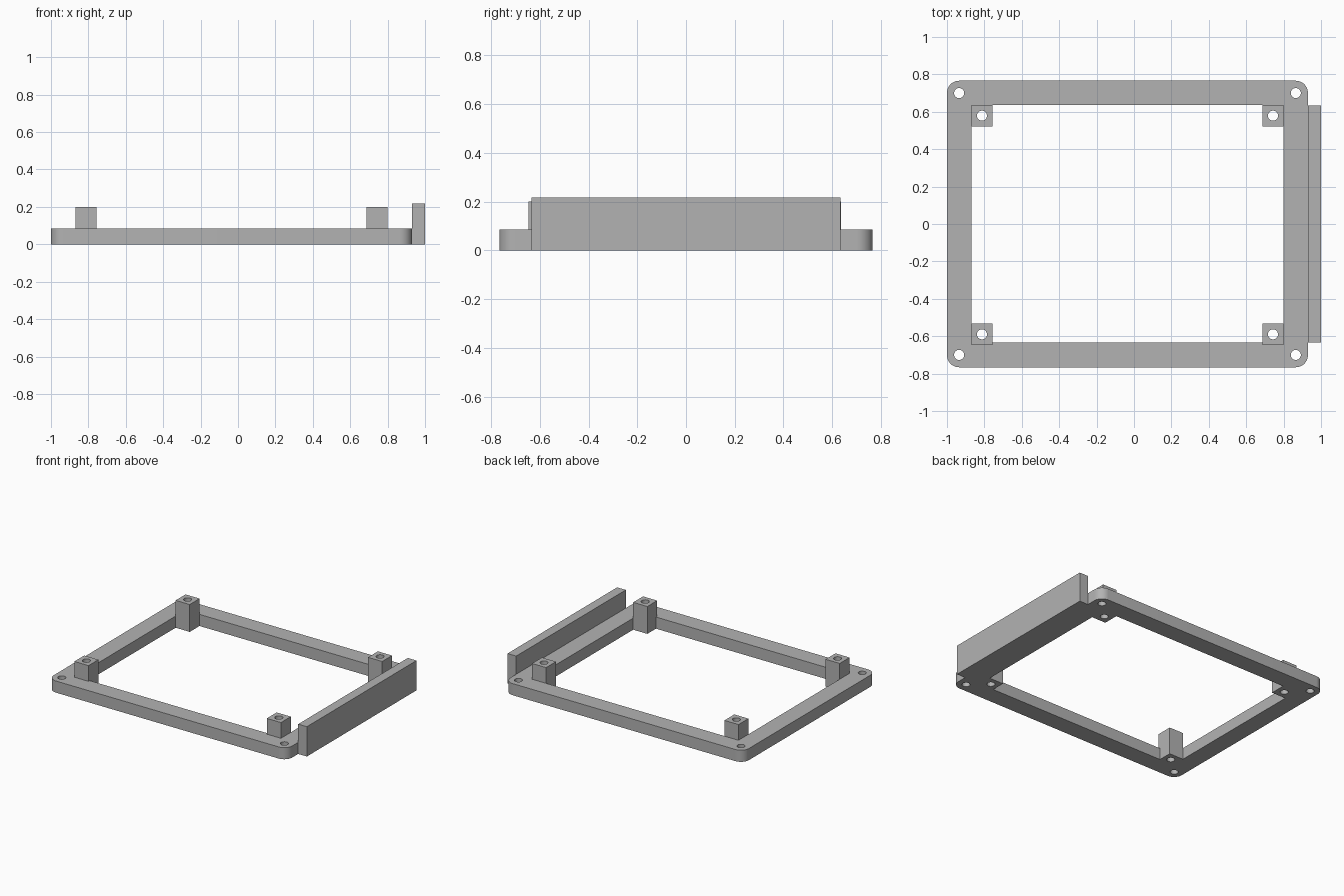
import bpy, bmesh
from math import pi, cos, sin

cube = bpy.data.objects.get("Cube")
if cube:
    bpy.data.objects.remove(cube, do_unlink=True)

grey = bpy.data.materials.new("plain grey")
grey.use_nodes = True
colour = (0.45, 0.45, 0.45, 1)
grey.diffuse_color = colour
grey.node_tree.nodes["Principled BSDF"].inputs["Base Color"].default_value = colour


def rect(x0, x1, y0, y1):
    return [(x0, y0), (x1, y0), (x1, y1), (x0, y1)]


def circle(x, y, r, n=32):
    return [(x + r * cos(2 * pi * i / n), y + r * sin(2 * pi * i / n)) for i in range(n)]


def rounded_rect(x0, x1, y0, y1, r, steps=10):
    centres = [(x1 - r, y1 - r), (x0 + r, y1 - r), (x0 + r, y0 + r), (x1 - r, y0 + r)]
    return [(cx + r * cos(pi / 2 * (k + i / steps)), cy + r * sin(pi / 2 * (k + i / steps)))
            for k, (cx, cy) in enumerate(centres) for i in range(steps + 1)]


def extrude_profile(name, loops, height):
    """Solid from an outer loop with hole loops, standing on z = 0."""
    curve = bpy.data.curves.new(name + "_profile", "CURVE")
    curve.dimensions = "2D"
    curve.fill_mode = "BOTH"
    curve.extrude = height / 2
    for loop in loops:
        spline = curve.splines.new("POLY")
        spline.points.add(len(loop) - 1)
        for point, (x, y) in zip(spline.points, loop):
            point.co = (x, y, 0, 1)
        spline.use_cyclic_u = True
    helper = bpy.data.objects.new(name + "_helper", curve)
    bpy.context.collection.objects.link(helper)
    graph = bpy.context.evaluated_depsgraph_get()
    mesh = bpy.data.meshes.new_from_object(helper.evaluated_get(graph))
    bpy.data.objects.remove(helper, do_unlink=True)

    bm = bmesh.new()
    bm.from_mesh(mesh)
    bmesh.ops.remove_doubles(bm, verts=bm.verts, dist=1e-5)
    bmesh.ops.translate(bm, verts=bm.verts, vec=(0, 0, height / 2))
    bmesh.ops.recalc_face_normals(bm, faces=bm.faces)
    bm.to_mesh(mesh)
    bm.free()
    mesh.name = name
    mesh.materials.clear()
    mesh.materials.append(grey)
    obj = bpy.data.objects.new(name, mesh)
    bpy.context.collection.objects.link(obj)
    bpy.ops.object.select_all(action="DESELECT")
    obj.select_set(True)
    bpy.context.view_layer.objects.active = obj
    bpy.ops.object.shade_smooth_by_angle(angle=pi / 6)
    return obj


HOLE = 0.027

# Base frame with rounded corners and four corner screw holes
corner_holes = [circle(x, y, HOLE) for x in (-0.935, 0.865) for y in (-0.7, 0.7)]
extrude_profile("base_frame",
                [rounded_rect(-1, 0.93, -0.766, 0.766, 0.065),
                 rect(-0.87, 0.8, -0.633, 0.635)] + corner_holes, 0.085)

# Four drilled standoff posts inside the corners
for side, x in (("right", -0.813), ("left", 0.743)):
    for end, y in (("front", -0.59), ("back", 0.579)):
        h = 0.057
        extrude_profile(f"{end}_{side}_post",
                        [rect(x - h, x + h, y - h, y + h), circle(x, y, HOLE)], 0.2)

# Upright panel along the left side
extrude_profile("side_panel", [rect(0.93, 1, -0.633, 0.633)], 0.218)
